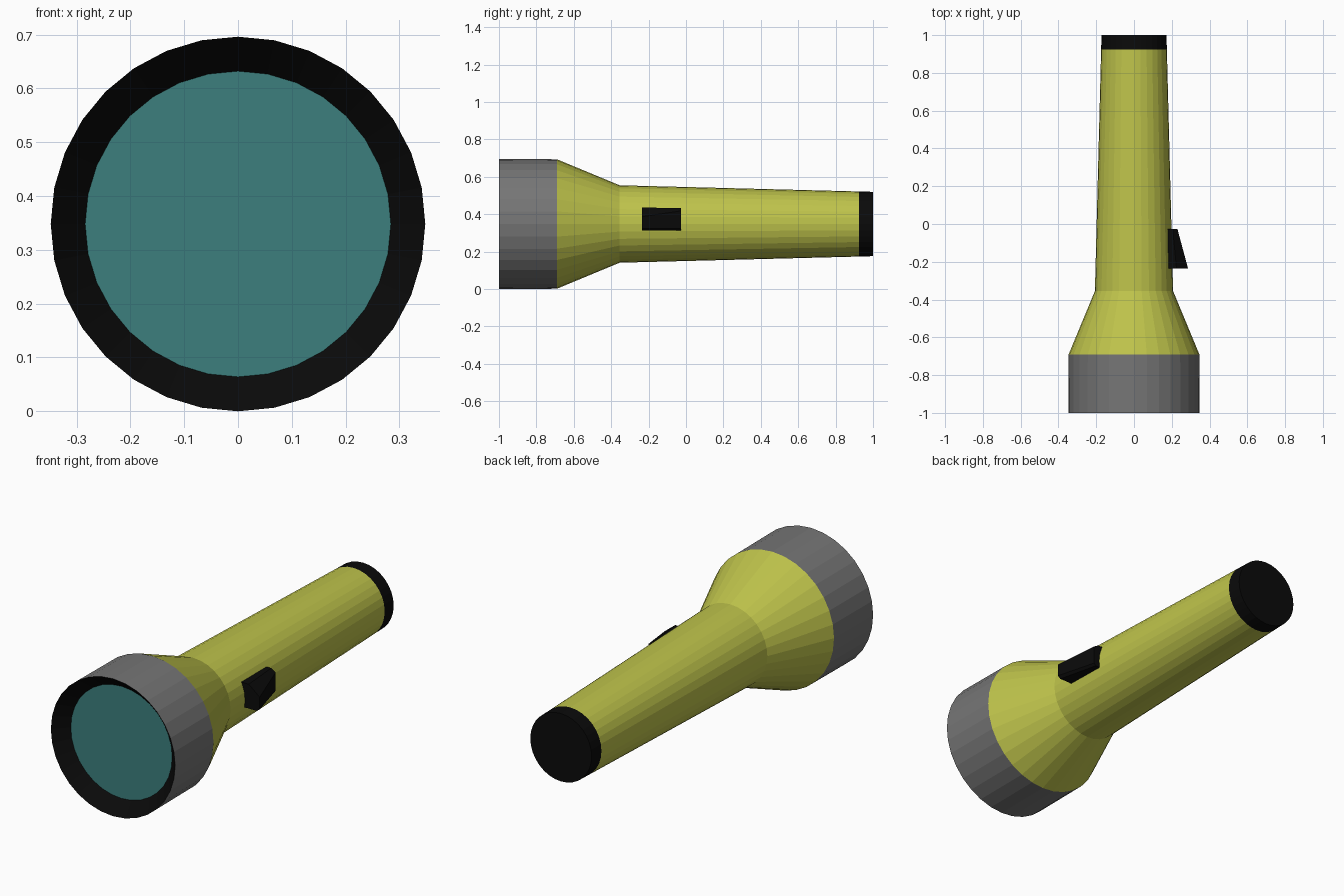
import bpy, bmesh, math

if "Cube" in bpy.data.objects:
    bpy.data.objects.remove(bpy.data.objects["Cube"])

SIDES = 32
AXIS_Z = 0.348


def material(name, rgb):
    m = bpy.data.materials.new(name)
    m.diffuse_color = (*rgb, 1)
    m.use_nodes = True
    m.node_tree.nodes["Principled BSDF"].inputs["Base Color"].default_value = m.diffuse_color
    return m


yellow = material("olive_yellow", (0.515, 0.546, 0.070))
grey = material("mid_grey", (0.180, 0.180, 0.180))
black = material("black", (0.003, 0.003, 0.003))
teal = material("teal_glass", (0.045, 0.212, 0.206))


def finish(name, bm, mat):
    me = bpy.data.meshes.new(name)
    bm.to_mesh(me)
    bm.free()
    me.materials.append(mat)
    ob = bpy.data.objects.new(name, me)
    bpy.context.collection.objects.link(ob)
    return ob


def lathe(name, profile, mat):
    """Revolve (y, radius) points round the torch axis; radius 0 closes the end."""
    bm = bmesh.new()
    rings = []
    for y, r in profile:
        if r == 0:
            rings.append(None)
            continue
        angles = [2 * math.pi * i / SIDES for i in range(SIDES)]
        rings.append([bm.verts.new((r * math.sin(t), y, AXIS_Z + r * math.cos(t)))
                      for t in angles])
    for a, b in zip(rings, rings[1:]):
        if a is None:
            bm.faces.new(b)
        elif b is None:
            bm.faces.new(a[::-1])
        else:
            for i in range(SIDES):
                j = (i + 1) % SIDES
                bm.faces.new((a[i], a[j], b[j], b[i]))
    # make the flat end discs face outwards
    for f in bm.faces:
        f.normal_update()
        if len(f.verts) == SIDES:
            if f.normal.y * (1 if f.calc_center_median().y > 0 else -1) < 0:
                f.normal_flip()
    return finish(name, bm, mat)


# Head: recessed lens, sloping inner rim, outer band
lathe("lens", [(-0.932, 0), (-0.932, 0.284)], teal)
lathe("inner_rim", [(-0.932, 0.284), (-1.0, 0.348)], black)
lathe("head_band", [(-1.0, 0.348), (-0.69, 0.346)], grey)

# Flared neck and tapering handle
lathe("body", [(-0.69, 0.346), (-0.355, 0.207), (0.925, 0.174)], yellow)

# End cap
lathe("end_cap", [(0.925, 0.174), (1.0, 0.172), (1.0, 0)], black)

# Wedge switch on the right side: front and back (x, z) cross-sections
front = [(0.15, 0.313), (0.270, 0.313), (0.286, 0.325), (0.286, 0.387), (0.225, 0.436), (0.15, 0.436)]
back = [(0.15, 0.313), (0.220, 0.313), (0.230, 0.325), (0.230, 0.418), (0.205, 0.433), (0.15, 0.433)]
bm = bmesh.new()
fa = [bm.verts.new((x, -0.235, z)) for x, z in front]
ba = [bm.verts.new((x, -0.027, z)) for x, z in back]
bm.faces.new(fa)
bm.faces.new(ba[::-1])
for i in range(len(fa)):
    j = (i + 1) % len(fa)
    bm.faces.new((fa[i], ba[i], ba[j], fa[j]))
bmesh.ops.recalc_face_normals(bm, faces=bm.faces)
finish("switch", bm, black)
